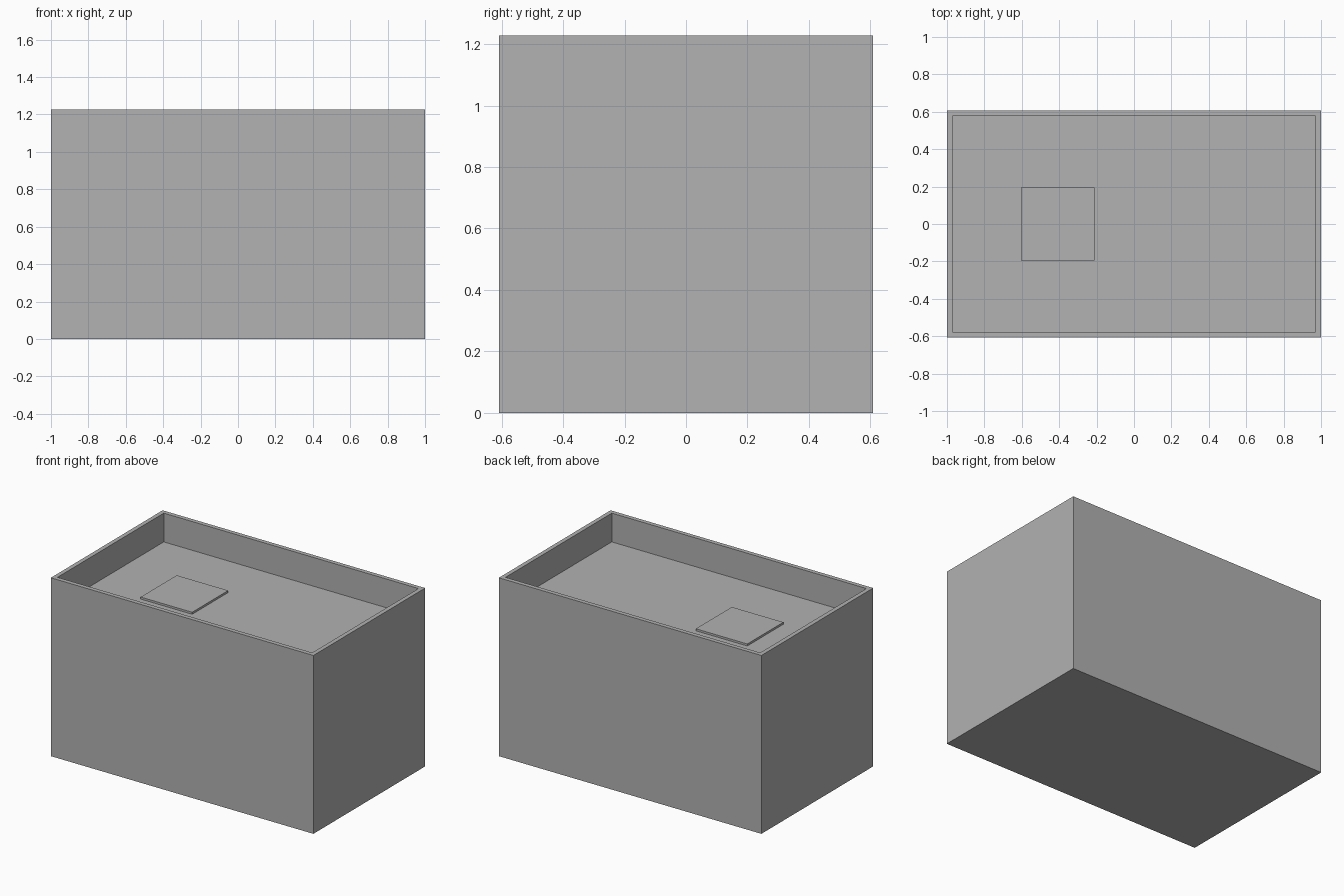
import bpy
import bmesh
from mathutils import Matrix, Vector

cube = bpy.data.objects.get("Cube")
if cube:
    bpy.data.objects.remove(cube, do_unlink=True)

# Single flat grey
GREY = (0.445, 0.445, 0.445, 1.0)
grey = bpy.data.materials.new("concrete_grey")
grey.use_nodes = True
grey.diffuse_color = GREY
grey.node_tree.nodes["Principled BSDF"].inputs["Base Color"].default_value = GREY

# Main dimensions
LENGTH, DEPTH, HEIGHT = 2.0, 1.216, 1.228
WALL = 0.03
ROOF_Z = 1.03


def add_box(bm, centre, size):
    """Add an axis-aligned box and return its vertices."""
    matrix = Matrix.Translation(centre) @ Matrix.Diagonal((*size, 1.0))
    return bmesh.ops.create_cube(bm, size=1.0, matrix=matrix)["verts"]


def finish(bm, name):
    bmesh.ops.recalc_face_normals(bm, faces=bm.faces)
    mesh = bpy.data.meshes.new(name)
    bm.to_mesh(mesh)
    bm.free()
    mesh.materials.append(grey)
    obj = bpy.data.objects.new(name, mesh)
    bpy.context.scene.collection.objects.link(obj)
    return obj


# Building block with a parapet: inset the top, then sink the flat roof
bm = bmesh.new()
add_box(bm, (0, 0, HEIGHT / 2), (LENGTH, DEPTH, HEIGHT))
top = max(bm.faces, key=lambda f: f.calc_center_median().z)
bmesh.ops.inset_region(bm, faces=[top], thickness=WALL, use_even_offset=True)
roof = bmesh.ops.extrude_discrete_faces(bm, faces=[top])["faces"][0]
bmesh.ops.translate(bm, verts=roof.verts, vec=Vector((0, 0, ROOF_Z - HEIGHT)))
finish(bm, "building_with_parapet")

# Square hatch slab lying on the roof
HATCH, HATCH_THICK = 0.392, 0.014
bm = bmesh.new()
add_box(bm, (-0.408, 0, ROOF_Z + HATCH_THICK / 2), (HATCH, HATCH, HATCH_THICK))
finish(bm, "roof_hatch")
